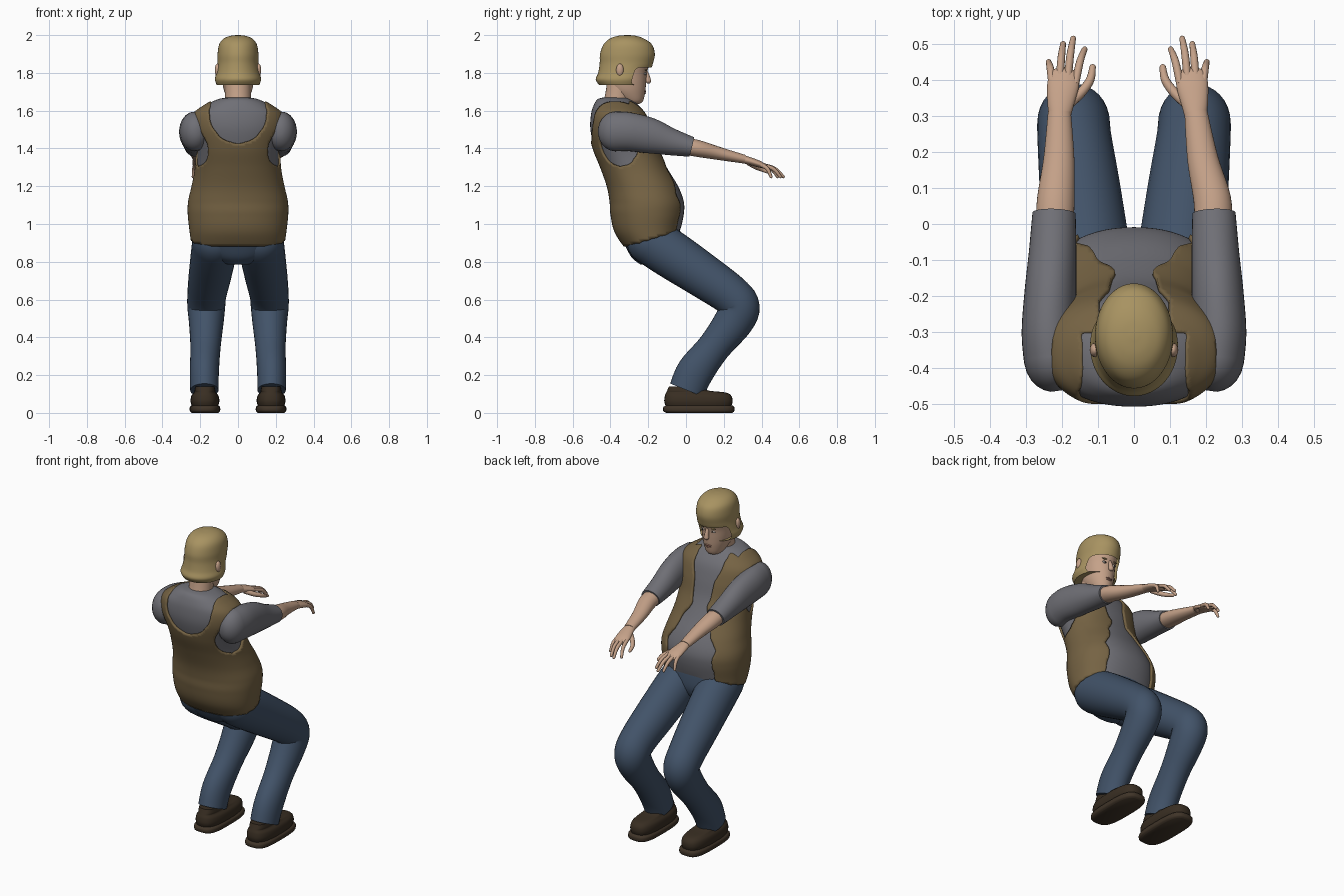
import bpy, bmesh, math
from mathutils import Vector

if "Cube" in bpy.data.objects:
    bpy.data.objects.remove(bpy.data.objects["Cube"])


def material(name, *rgb):
    m = bpy.data.materials.new(name)
    m.use_nodes = True
    m.diffuse_color = (*rgb, 1)
    m.node_tree.nodes["Principled BSDF"].inputs["Base Color"].default_value = (*rgb, 1)
    return m


SKIN = material("skin", .56, .36, .25)
HAIR = material("blond hair", .39, .29, .12)
SHIRT = material("grey shirt", .16, .16, .18)
VEST = material("brown vest", .18, .125, .057)
JEANS = material("blue denim", .054, .086, .14)
SHOE = material("dark leather", .04, .027, .016)
SOLE = material("brown sole", .05, .034, .021)
WHITE = material("eye white", .6, .55, .5)
DARK = material("dark iris", .03, .02, .015)
LIP = material("lips", .4, .2, .15)


def smooth_rows(rows, steps):
    """Catmull-Rom interpolation of every column."""
    out = []
    for i in range(len(rows) - 1):
        a, b, c, d = (rows[min(max(i + k, 0), len(rows) - 1)] for k in (-1, 0, 1, 2))
        for s in range(steps):
            t = s / steps
            out.append([q + t / 2 * (r - p + t * (2 * p - 5 * q + 4 * r - w + t * (3 * (q - r) + w - p)))
                        for p, q, r, w in zip(a, b, c, d)])
    return out + [list(rows[-1])]


def loft(name, mat, rings, n=32, p=2.0, cut=None, shell=0):
    """Skin rings (centre, u, v); cut drops faces by a rule, shell thickens inward."""
    bm = bmesh.new()
    loops = []
    for c, u, v in rings:
        loop = []
        for k in range(n):
            a = math.tau * k / n
            ca, sa = math.cos(a), math.sin(a)
            loop.append(bm.verts.new(c + u * math.copysign(abs(ca) ** (2 / p), ca)
                                     + v * math.copysign(abs(sa) ** (2 / p), sa)))
        loops.append(loop)
    for lo, hi in zip(loops, loops[1:]):
        for k in range(n):
            bm.faces.new((lo[k], lo[k - 1], hi[k - 1], hi[k]))
    bm.faces.new(loops[0])
    bm.faces.new(loops[-1])
    bmesh.ops.recalc_face_normals(bm, faces=bm.faces)
    if cut:
        doomed = [f for f in bm.faces if len(f.verts) > 4 and shell or cut(f.calc_center_median())]
        bmesh.ops.delete(bm, geom=doomed, context='FACES')
        # relax the stepped rim into a clean line
        for _ in range(5):
            new = {}
            for v in bm.verts:
                near = [e.other_vert(v).co for e in v.link_edges if e.is_boundary]
                if len(near) == 2:
                    new[v] = v.co * .5 + (near[0] + near[1]) * .25
            for v, co in new.items():
                v.co = co
    me = bpy.data.meshes.new(name)
    bm.to_mesh(me)
    bm.free()
    return finish(name, mat, me, shell)


def finish(name, mat, me, shell=0):
    ob = bpy.data.objects.new(name, me)
    bpy.context.collection.objects.link(ob)
    me.materials.append(mat)
    if shell:
        mod = ob.modifiers.new("thickness", 'SOLIDIFY')
        mod.thickness, mod.offset = shell, -1
    bpy.ops.object.select_all(action='DESELECT')
    ob.select_set(True)
    bpy.context.view_layer.objects.active = ob
    bpy.ops.object.shade_smooth_by_angle(angle=math.radians(50))
    return ob


def stack(name, mat, rows, x=0, inset=0, steps=5, **kw):
    """Level rings from rows of (height, back, front, half width)."""
    rings = [(Vector((x, (b + f) / 2, z)), Vector((w - inset, 0, 0)), Vector((0, (f - b) / 2 - inset, 0)))
             for z, b, f, w in smooth_rows(rows, steps)]
    return loft(name, mat, rings, **kw)


def limb(name, mat, rows, side=1, steps=5, start=False, end=False, **kw):
    """Tube along rows of (x, y, z, side radius, normal radius), ends optionally rounded."""
    rows = smooth_rows(rows, steps)
    pts = [Vector((side * r[0], r[1], r[2])) for r in rows]
    rings = []
    for i, r in enumerate(rows):
        t = (pts[min(i + 1, len(pts) - 1)] - pts[max(i - 1, 0)]).normalized()
        u = (Vector((1, 0, 0)) - t * t.x).normalized()
        ring = (pts[i], u * r[3], u.cross(t) * r[4])
        dome = [(pts[i] + t * g * (r[3] + r[4]) / 2, ring[1] * math.sqrt(1 - g * g),
                 ring[2] * math.sqrt(1 - g * g)) for g in (.3, .55, .75, .9, .98)]
        if i == 0 and start:
            rings += [(c - 2 * (c - pts[0]), a, b) for c, a, b in reversed(dome)]
        rings.append(ring)
        if i == len(rows) - 1 and end:
            rings += dome
    return loft(name, mat, rings, **kw)


def blob(name, mat, centre, size):
    me = bpy.data.meshes.new(name)
    bm = bmesh.new()
    bmesh.ops.create_uvsphere(bm, u_segments=16, v_segments=10, radius=1)
    for v in bm.verts:
        v.co = Vector(centre) + v.co * Vector(size)
    bm.to_mesh(me)
    bm.free()
    return finish(name, mat, me)


# Torso: shirt, and a vest shell with arm, neck and front openings
TORSO = [(.84, -.30, -.03, .24), (.95, -.375, -.02, .255), (1.05, -.40, 0, .266), (1.12, -.405, 0, .264),
         (1.2, -.42, -.03, .246), (1.3, -.455, -.09, .228), (1.4, -.495, -.14, .228), (1.5, -.518, -.17, .25),
         (1.58, -.515, -.20, .24), (1.63, -.5, -.24, .18), (1.66, -.48, -.28, .12), (1.67, -.45, -.3, .07)]


def hem(c):
    return c.z < .965 + .3 * (c.y + .03)


def vest_cut(c):
    opening = .06 + .1 * min(max((1.36 - c.z) / .2, 0), 1) + .25 * max(c.z - 1.45, 0) + .006 * math.sin(c.z * 45)
    front = c.y > -.27 and abs(c.x) < opening
    neck = c.y < -.3 and (c.x / .155) ** 2 + ((c.z - 1.59) / .165) ** 2 < 1
    collar = c.z > 1.62 and abs(c.x) < .1
    arm = abs(c.x) > .15 and ((c.y + .35) / .11) ** 2 + ((c.z - 1.45) / .145) ** 2 < 1
    return hem(c) or front or neck or collar or arm


stack("shirt_body", SHIRT, TORSO, inset=.012, n=64, p=2.2, cut=hem)
stack("vest", VEST, TORSO, n=128, steps=9, p=2.2, cut=vest_cut, shell=.014)
stack("jeans_seat", JEANS, [(.785, -.24, -.13, .05), (.82, -.285, -.06, .15), (.88, -.32, -.03, .225),
                            (.96, -.355, -.03, .235), (1.02, -.36, -.04, .23)], n=48, p=2.2)

# Head
stack("head", SKIN, [(1.635, -.31, -.25, .025), (1.65, -.34, -.228, .048), (1.70, -.40, -.216, .072),
                     (1.75, -.42, -.211, .083), (1.80, -.42, -.207, .087), (1.85, -.42, -.195, .09),
                     (1.92, -.42, -.2, .085)])
limb("neck", SKIN, [(0, -.385, 1.56, .075, .075), (0, -.365, 1.65, .069, .069), (0, -.35, 1.74, .068, .068)])
limb("nose", SKIN, [(0, -.212, 1.81, .009, .008), (0, -.203, 1.78, .012, .012), (0, -.199, 1.758, .016, .014)],
     end=True, n=16)


def hair_cut(c):
    return c.y > -.285 + .35 * max(c.z - 1.76, 0) and c.z < 1.83


stack("hair", HAIR, [(1.735, -.46, -.22, .112), (1.765, -.478, -.2, .122), (1.80, -.465, -.19, .115),
                     (1.85, -.457, -.175, .108), (1.9, -.455, -.165, .108), (1.95, -.437, -.18, .1),
                     (1.98, -.405, -.22, .078), (1.995, -.365, -.26, .045), (2, -.32, -.3, .01)],
      n=64, cut=lambda c: c.z < 1.99 and hair_cut(c))
blob("upper_lip", LIP, (0, -.217, 1.703), (.022, .006, .005))
blob("lower_lip", LIP, (0, -.218, 1.694), (.018, .006, .005))

for s, label in ((1, "left"), (-1, "right")):
    blob(label + "_ear", SKIN, (s * .109, -.35, 1.815), (.014, .02, .034))
    blob(label + "_eye", WHITE, (s * .035, -.216, 1.795), (.014, .006, .007))
    blob(label + "_iris", DARK, (s * .035, -.2125, 1.795), (.006, .004, .006))
    blob(label + "_brow", HAIR, (s * .036, -.212, 1.815), (.02, .006, .004))

    # Leg and shoe
    limb(label + "_jeans_leg", JEANS,
         [(.12, -.19, .91, .122, .125), (.13, -.08, .84, .12, .127), (.15, .1, .72, .112, .117),
          (.165, .235, .625, .103, .108), (.168, .285, .56, .1, .105), (.168, .25, .48, .092, .103),
          (.172, .15, .35, .08, .088), (.178, .05, .22, .077, .098), (.178, .005, .12, .075, .095)],
         s, start=True)
    stack(label + "_shoe_sole", SOLE, [(0, -.105, .245, .07), (.01, -.12, .256, .08), (.03, -.12, .256, .08),
                                       (.04, -.105, .245, .07)], x=s * .175, p=3.2)
    stack(label + "_shoe_upper", SHOE, [(.03, -.105, .238, .068), (.06, -.115, .247, .076),
                                        (.09, -.112, .24, .072), (.108, -.105, .21, .058),
                                        (.118, -.1, .12, .055), (.14, -.09, .06, .05)], x=s * .175, p=2.8)

    # Arm, with the left wrist carried further inward
    wx = .172 if s > 0 else .207
    limb(label + "_sleeve", SHIRT,
         [(.228, -.375, 1.49, .078, .105), (.236, -.3, 1.488, .076, .102), (.232, -.19, 1.467, .072, .094),
          (.226, -.08, 1.435, .066, .072), (.222, .03, 1.408, .06, .053)], s, start=True)
    limb(label + "_forearm", SKIN,
         [(.22, 0, 1.412, .052, .045), (.217, .07, 1.398, .052, .044),
          (.5 * wx + .105, .18, 1.372, .043, .034), (wx, .31, 1.343, .032, .023)], s)
    limb(label + "_palm", SKIN, [(wx, .295, 1.345, .03, .022), (wx - .004, .34, 1.333, .038, .02),
                                 (wx - .01, .385, 1.318, .044, .018), (wx - .012, .41, 1.308, .04, .014)],
         s, end=True)
    # Fingers: root offset, tip offset, reach
    for finger, root, tip, reach in (("index", -.044, -.07, .485), ("middle", -.022, -.038, .515),
                                     ("ring", 0, -.01, .5), ("little", .02, .03, .45)):
        mid = .4 + (reach - .4) * .6
        limb(f"{label}_{finger}_finger", SKIN,
             [(wx + root, .39, 1.316, .011, .011), (wx + (root + tip) / 2, mid, 1.293, .0105, .0105),
              (wx + tip, reach, 1.25, .008, .008)], s, end=True, n=12)
    limb(label + "_thumb", SKIN, [(wx - .02, .33, 1.325, .016, .014), (wx - .06, .365, 1.305, .014, .014),
                                  (wx - .085, .4, 1.29, .012, .012), (wx - .092, .435, 1.275, .009, .009)],
         s, end=True, n=12)
